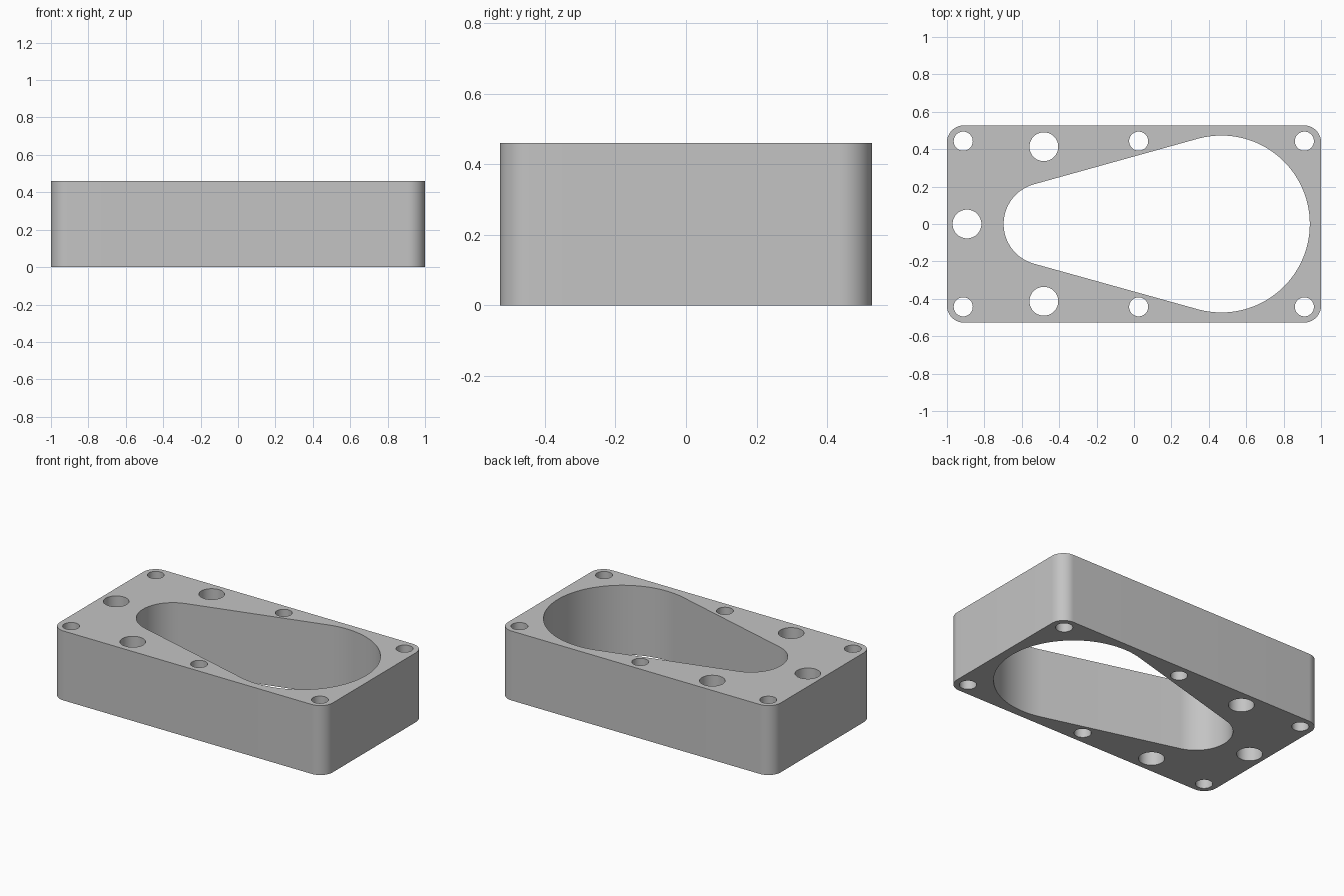
import bpy
import bmesh
from math import asin, cos, pi, sin
from mathutils import Vector

cube = bpy.data.objects.get("Cube")
if cube:
    bpy.data.objects.remove(cube, do_unlink=True)

HALF_X, HALF_Y, HEIGHT, CORNER = 1.0, 0.527, 0.46, 0.09


def arc(cx, cy, r, start, end, steps):
    """Points along an arc, both ends included."""
    return [Vector((cx + r * cos(start + (end - start) * i / steps),
                    cy + r * sin(start + (end - start) * i / steps), 0))
            for i in range(steps + 1)]


def circle(cx, cy, r):
    return arc(cx, cy, r, 0, 2 * pi, 48)[:-1]


# Rounded rectangular outline
outline = []
for i, (sx, sy) in enumerate([(1, 1), (-1, 1), (-1, -1), (1, -1)]):
    outline += arc(sx * (HALF_X - CORNER), sy * (HALF_Y - CORNER), CORNER,
                   i * pi / 2, (i + 1) * pi / 2, 16)

# Teardrop opening: two arcs joined by their outer tangents
big_x, big_r, small_x, small_r = 0.467, 0.473, -0.477, 0.22
tangent = pi / 2 + asin((big_r - small_r) / (big_x - small_x))
opening = arc(big_x, 0, big_r, -tangent, tangent, 64)
opening += arc(small_x, 0, small_r, tangent, 2 * pi - tangent, 40)

# Through holes: screw holes in two rows, three larger holes at the narrow end
loops = [outline, opening, circle(-0.893, 0, 0.077)]
for side in (1, -1):
    loops += [circle(x, side * 0.443, 0.051) for x in (-0.913, 0.025, 0.911)]
    loops.append(circle(-0.482, side * 0.413, 0.077))

# Fill the outline around the holes and extrude it into a block
bm = bmesh.new()
edges = []
for points in loops:
    verts = [bm.verts.new(p) for p in points]
    edges += [bm.edges.new((a, b)) for a, b in zip(verts, verts[1:] + verts[:1])]
bmesh.ops.triangle_fill(bm, use_beauty=True, use_dissolve=False,
                        edges=edges, normal=(0, 0, 1))
top = bmesh.ops.extrude_face_region(bm, geom=bm.faces[:])["geom"]
bmesh.ops.translate(bm, vec=(0, 0, HEIGHT),
                    verts=[g for g in top if isinstance(g, bmesh.types.BMVert)])
bmesh.ops.recalc_face_normals(bm, faces=bm.faces[:])
mesh = bpy.data.meshes.new("spacer_block")
bm.to_mesh(mesh)
bm.free()

# Single grey material
grey = bpy.data.materials.new("plain grey")
grey.use_nodes = True
colour = (0.55, 0.55, 0.55, 1)
grey.diffuse_color = colour
grey.node_tree.nodes["Principled BSDF"].inputs["Base Color"].default_value = colour
mesh.materials.append(grey)

block = bpy.data.objects.new("spacer_block", mesh)
bpy.context.collection.objects.link(block)
bpy.ops.object.select_all(action="DESELECT")
block.select_set(True)
bpy.context.view_layer.objects.active = block
bpy.ops.object.shade_smooth_by_angle(angle=pi / 6)
